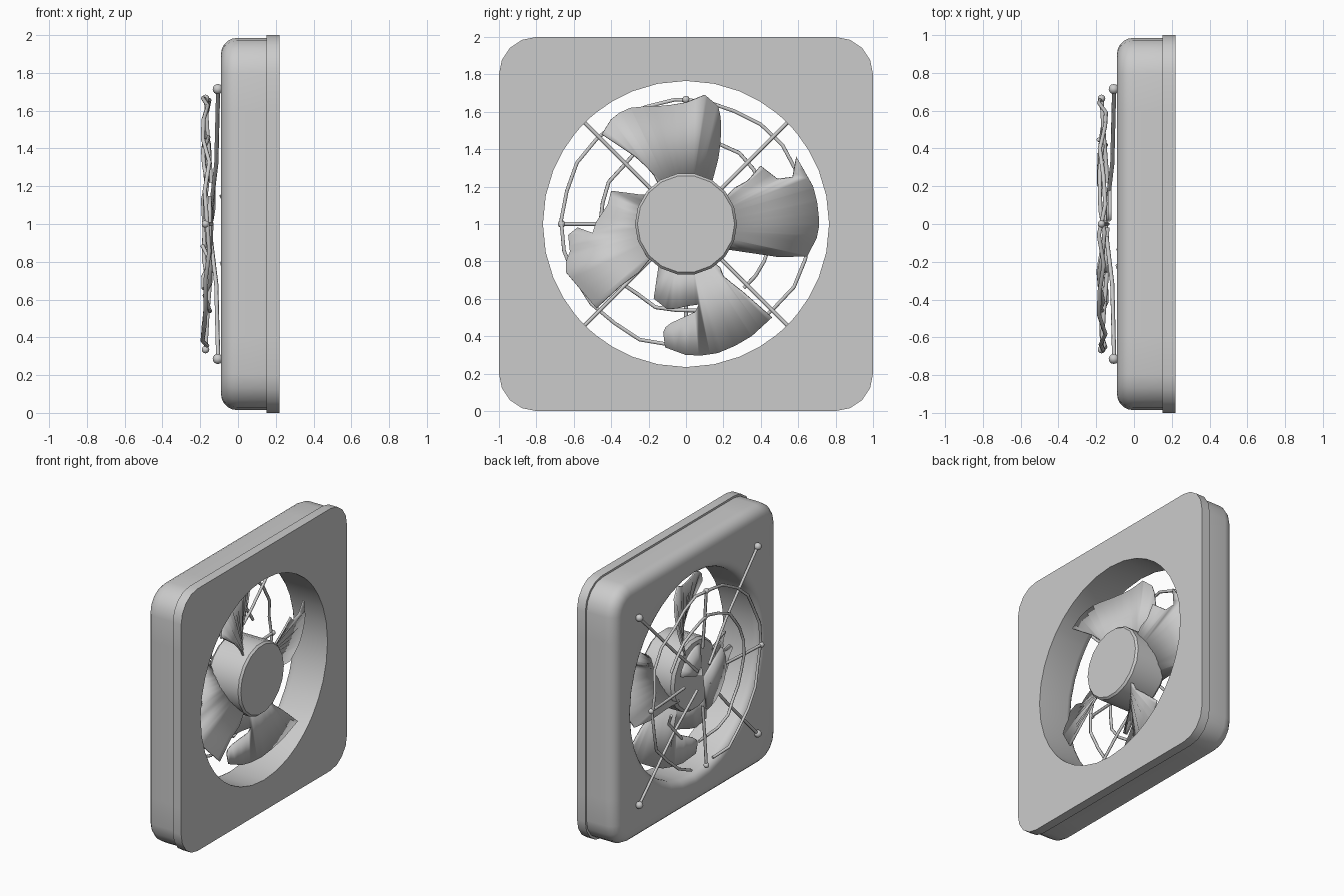
import bpy, bmesh, random
from math import sin, cos, pi, atan2, radians
from mathutils import Vector, Matrix

if "Cube" in bpy.data.objects:
    bpy.data.objects.remove(bpy.data.objects["Cube"])

random.seed(4)
CZ = 1.0  # height of the fan axis


def finish(bm, name, angle=35):
    bmesh.ops.recalc_face_normals(bm, faces=bm.faces)
    me = bpy.data.meshes.new(name)
    bm.to_mesh(me)
    bm.free()
    ob = bpy.data.objects.new(name, me)
    bpy.context.collection.objects.link(ob)
    bpy.context.view_layer.objects.active = ob
    ob.select_set(True)
    bpy.ops.object.shade_smooth_by_angle(angle=radians(angle))
    ob.select_set(False)
    return ob


def rounded_square(h, r, seg=4, edge=8):
    corners = []
    for k in range(4):
        c = Vector((h - r, h - r))
        c.rotate(Matrix.Rotation(k * pi / 2, 2))
        angles = [k * pi / 2 + i * pi / 2 / seg for i in range(seg + 1)]
        corners.append([c + r * Vector((cos(a), sin(a))) for a in angles])
    pts = []
    for k in range(4):
        pts += corners[k]
        a, b = corners[k][-1], corners[(k + 1) % 4][0]
        pts += [a.lerp(b, i / edge) for i in range(1, edge)]
    return pts


# housing: square plate with ledge, rounded back edge, rolled lip and round hole
curve = [(1 - cos(i * pi / 10), 1 - sin(i * pi / 10)) for i in range(6)]
outer = [(1, .2, .22), (1, .2, .15), (.985, .19, .15)]
outer += [(.985 - .085 * a, .19 - .085 * a, -.09 + .085 * b) for a, b in curve]
inner = [(.765 + .06 * b, -.09 + .06 * a) for a, b in curve] + [(.765, .22)]
bm = bmesh.new()
loops = [[bm.verts.new((x, p.x, CZ + p.y)) for p in rounded_square(h, r)] for h, r, x in outer]
base = [atan2(p.y, p.x) for p in rounded_square(1, .2)]
loops += [[bm.verts.new((x, r * cos(a), CZ + r * sin(a))) for a in base] for r, x in inner]
n = len(base)
for k, A in enumerate(loops):
    B = loops[(k + 1) % len(loops)]
    for i in range(n):
        j = (i + 1) % n
        bm.faces.new((A[i], A[j], B[j], B[i]))
finish(bm, "housing")

# hub
bm = bmesh.new()
rings = []
for r, x in ((.26, .205), (.273, .19), (.273, -.06), (.255, -.08)):
    rings.append([bm.verts.new((x, r * cos(i * pi / 9), CZ + r * sin(i * pi / 9))) for i in range(18)])
for A, B in zip(rings, rings[1:]):
    for i in range(18):
        bm.faces.new((A[i], A[(i + 1) % 18], B[(i + 1) % 18], B[i]))
bm.faces.new(rings[0])
bm.faces.new(rings[-1])
finish(bm, "hub")

# broken blades: outlines seen along the axis, wrapped onto a twisted surface
blades = {
    "top": (90, [(-.14, .2), (-.17, .26), (-.27, .36), (-.45, .48), (-.4, .56), (-.3, .62), (-.15, .63), (0, .65),
                 (.1, .69), (.17, .63), (.185, .5), (.17, .35), (.13, .2)]),
    "right": (0, [(.2, .13), (.33, .23), (.4, .31), (.49, .24), (.57, .25), (.59, .36), (.68, .2), (.71, .04),
                  (.7, -.07), (.65, -.17), (.5, -.175), (.2, -.13)]),
    "bottom": (-90, [(.14, -.2), (.2, -.28), (.3, -.36), (.46, -.5), (.35, -.6), (.17, -.69), (0, -.7), (-.11, -.66),
                     (-.12, -.58), (-.08, -.53), (.05, -.47), (.07, -.43), (0, -.44), (-.1, -.455), (-.17, -.4),
                     (-.14, -.2)]),
    "left": (180, [(-.2, .12), (-.25, .155), (-.4, .175), (-.42, .1), (-.48, .01), (-.5, -.05), (-.58, -.02),
                   (-.63, -.06), (-.62, -.15), (-.64, -.26), (-.48, -.45), (-.35, -.33), (-.18, -.17)]),
}


def soften(outline):
    """Add curved midpoints wherever both ends of an edge turn gently."""
    p = [Vector(q) for q in outline]
    n = len(p)
    turn = [(p[i] - p[i - 1]).angle(p[(i + 1) % n] - p[i]) for i in range(n)]
    out = []
    for i in range(n):
        j = (i + 1) % n
        out.append(p[i])
        if max(turn[i], turn[j]) < radians(55):
            out.append((p[i] + p[j]) * .5625 - (p[i - 1] + p[(i + 2) % n]) * .0625)
    return out


for key, (deg, outline) in blades.items():
    c = radians(deg)
    bm = bmesh.new()
    bm.faces.new([bm.verts.new((0, y, z)) for y, z in soften(outline)])
    for k in range(-9, 10):
        a = c + radians(k * 5 + .7)
        bmesh.ops.bisect_plane(bm, geom=bm.verts[:] + bm.edges[:] + bm.faces[:], dist=1e-4,
                               plane_co=(0, 0, 0), plane_no=(0, -sin(a), cos(a)))
    for v in bm.verts:
        d = (atan2(v.co.z, v.co.y) - c + pi) % (2 * pi) - pi
        v.co.x = .03 + .2 * d
        v.co.z += CZ
    m = finish(bm, key + "_blade", 40).modifiers.new("thickness", "SOLIDIFY")
    m.thickness, m.offset = .012, 0


def wire(name, pts, r=.011):
    cu = bpy.data.curves.new(name, "CURVE")
    cu.dimensions = "3D"
    cu.bevel_depth, cu.bevel_resolution, cu.use_fill_caps = r, 1, True
    s = cu.splines.new("POLY")
    s.points.add(len(pts) - 1)
    for p, q in zip(s.points, pts):
        p.co = (*q, 1)
    bpy.context.collection.objects.link(bpy.data.objects.new(name, cu))


def ball(name, p, r):
    bm = bmesh.new()
    bmesh.ops.create_uvsphere(bm, u_segments=12, v_segments=8, radius=r)
    bmesh.ops.translate(bm, verts=bm.verts, vec=p)
    finish(bm, name, 60)


def polar(r, deg, x):
    a = radians(deg)
    return (x, r * cos(a), CZ + r * sin(a))


# bent guard rings with gaps
for name, r, a0, a1 in (("outer_guard_ring", .66, -72, 262), ("inner_guard_ring", .465, 25, 278),
                        ("inner_guard_fragment", .465, 312, 346)):
    n = max(3, round((a1 - a0) / 14))
    wire(name, [polar(r + random.uniform(-.01, .01), a0 + (a1 - a0) * i / n, -.165 + random.uniform(-.025, .02))
                for i in range(n + 1)])

# guard spokes and mounting struts
for k in range(4):
    wire(f"guard_spoke_{k}", [polar(.22, 90 * k, -.14), polar(.47, 90 * k, -.16), polar(.68, 90 * k, -.172)])
    ball(f"spoke_end_{k}", polar(.665, 90 * k, -.172), .02)
    wire(f"guard_strut_{k}", [polar(.1, 45 + 90 * k, -.145), polar(.45, 45 + 90 * k, -.115),
                              polar(1.01, 45 + 90 * k, -.105)])
    ball(f"strut_knob_{k}", polar(1.01, 45 + 90 * k, -.107), .027)

# cracked centre cap of the guard
for name, a0, a1, tilt in (("cap_piece_large", 145, 262, -.01), ("cap_piece_small", 20, 85, .012)):
    bm = bmesh.new()
    pts = [polar(.02, (a0 + a1) / 2, -.14)]
    pts += [polar(.26, a0 + (a1 - a0) * i / 6, -.14 + tilt) for i in range(7)]
    bm.faces.new([bm.verts.new(p) for p in pts])
    bmesh.ops.triangulate(bm, faces=bm.faces[:])
    m = finish(bm, name).modifiers.new("thickness", "SOLIDIFY")
    m.thickness, m.offset = .02, 0
